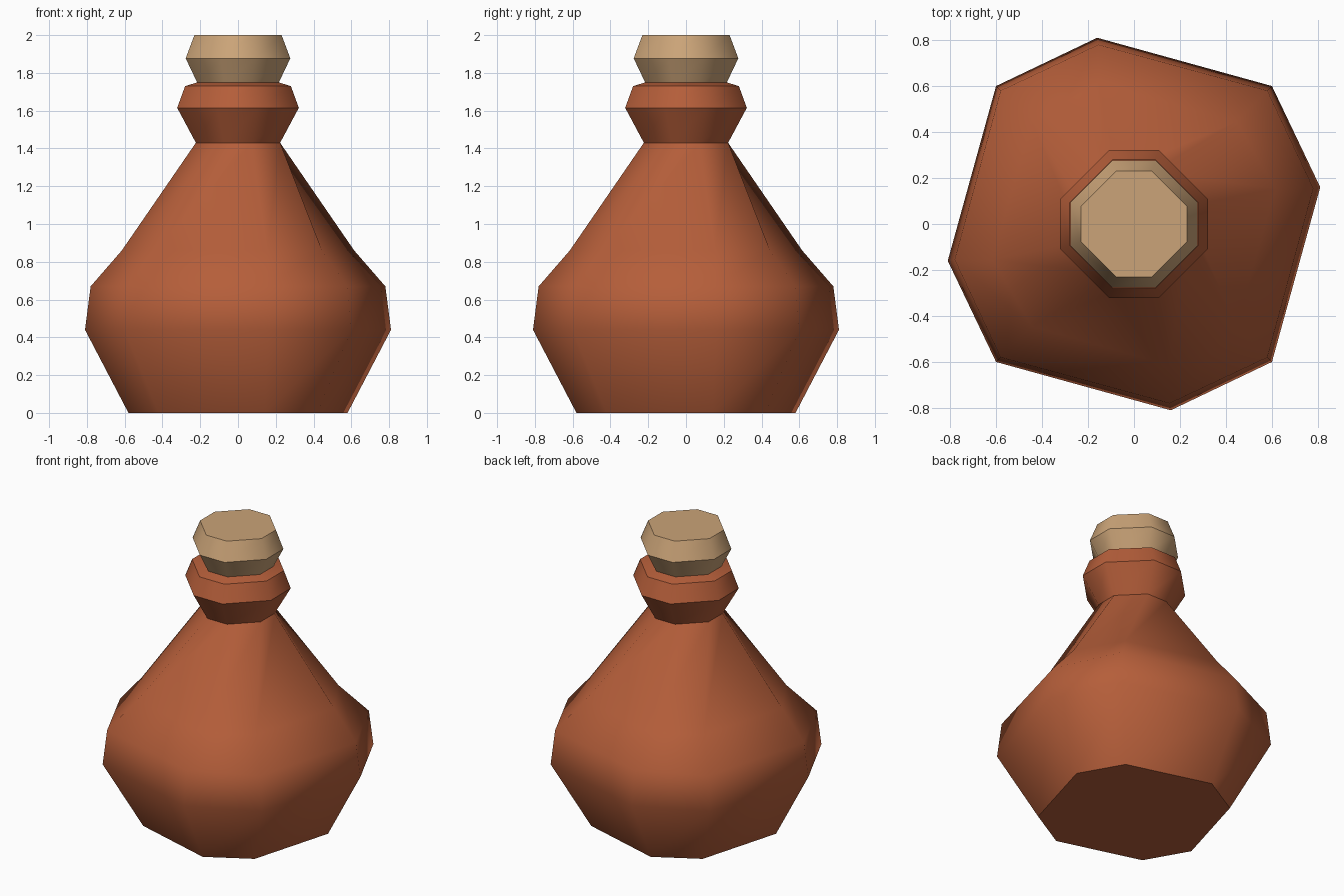
import bpy, bmesh, math

if "Cube" in bpy.data.objects:
    bpy.data.objects.remove(bpy.data.objects["Cube"])


def material(name, rgb):
    m = bpy.data.materials.new(name)
    m.diffuse_color = (*rgb, 1.0)
    m.use_nodes = True
    m.node_tree.nodes["Principled BSDF"].inputs["Base Color"].default_value = m.diffuse_color
    return m


def ring(z, a, b):
    """Eight points with four-fold turn symmetry, from two (x, y) seed points."""
    pts = []
    for k in range(4):
        c, s = round(math.cos(k * math.pi / 2)), round(math.sin(k * math.pi / 2))
        for x, y in (a, b):
            pts.append((c * x - s * y, s * x + c * y, z))
    return pts


def octagon(z, half):
    """Chamfered square of half-width `half`."""
    f = half * 0.335
    return ring(z, (half, -f), (half, f))


def loft(name, rings, mat, sharp_z):
    """Skin the rings, cap both ends, keep creases at the sharp heights."""
    bm = bmesh.new()
    loops = [[bm.verts.new(p) for p in r] for r in rings]
    for lo, hi in zip(loops, loops[1:]):
        for i in range(8):
            j = (i + 1) % 8
            bm.faces.new((lo[i], lo[j], hi[j], hi[i]))
    bm.faces.new(loops[0][::-1])
    bm.faces.new(loops[-1])
    bmesh.ops.recalc_face_normals(bm, faces=bm.faces)
    for f in bm.faces:
        f.smooth = True
    for e in bm.edges:
        z0, z1 = (v.co.z for v in e.verts)
        if abs(z0 - z1) < 1e-5 and any(abs(z0 - s) < 1e-4 for s in sharp_z):
            e.smooth = False
    me = bpy.data.meshes.new(name)
    bm.to_mesh(me)
    bm.free()
    me.materials.append(mat)
    ob = bpy.data.objects.new(name, me)
    bpy.context.collection.objects.link(ob)
    return ob


clay = material("terracotta", (0.462, 0.112, 0.042))
cork = material("cork", (0.597, 0.371, 0.188))

# Bottle: skewed eight-sided belly running up into a flared collar
body = [
    ring(0.00, (0.42, -0.42), (0.58, 0.14)),
    ring(0.44, (0.60, -0.60), (0.81, 0.16)),
    ring(0.67, (0.58, -0.58), (0.78, 0.155)),
    ring(0.86, (0.445, -0.445), (0.615, 0.155)),
    octagon(1.43, 0.223),
    octagon(1.615, 0.322),
    octagon(1.73, 0.28),
    octagon(1.75, 0.215),
]
loft("bottle", body, clay, (0.0, 1.43, 1.615, 1.73, 1.75))

# Stopper
stopper = [octagon(1.745, 0.214), octagon(1.877, 0.277), octagon(2.0, 0.231)]
loft("stopper", stopper, cork, (1.745, 1.877, 2.0))
